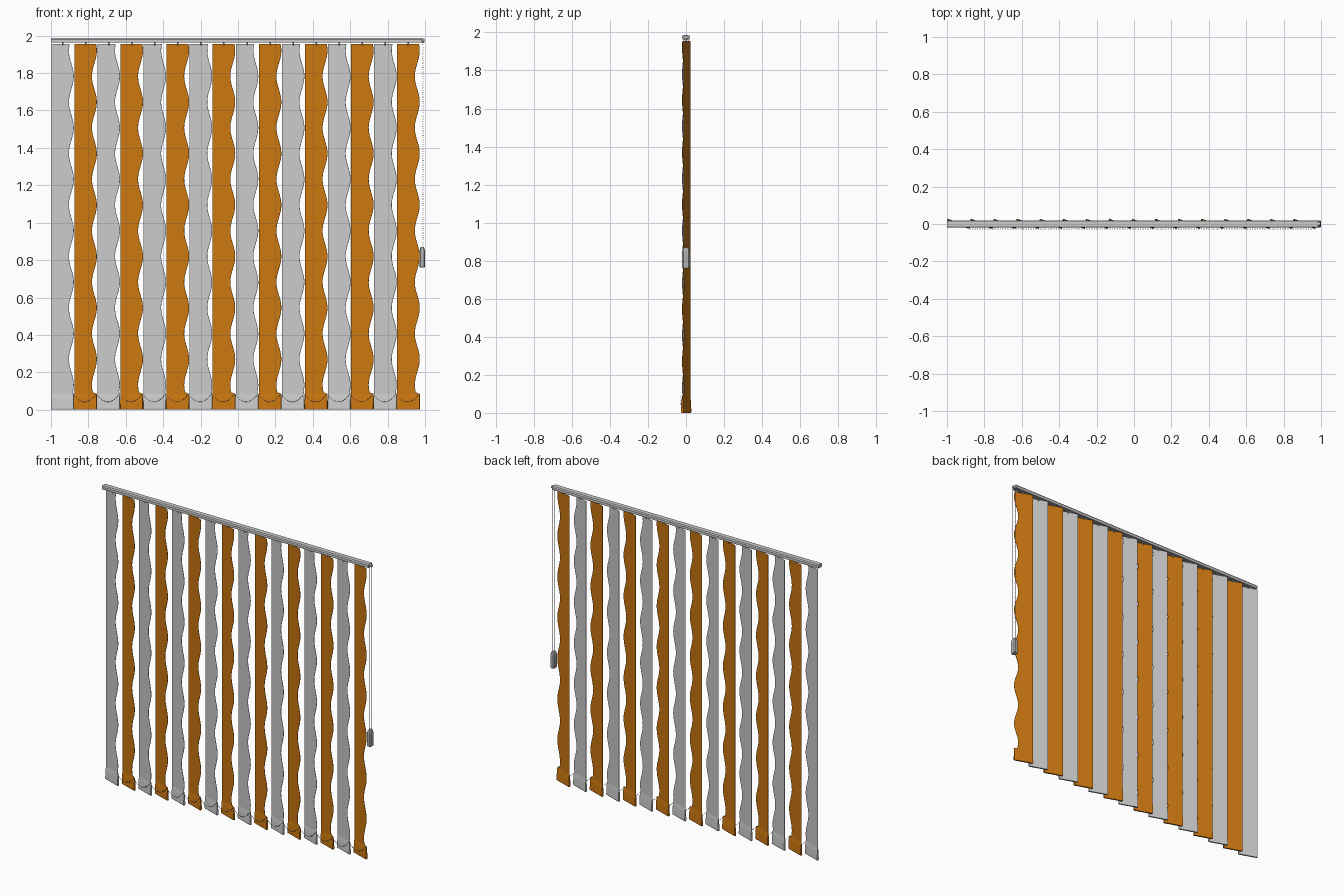
import bpy, bmesh, math
from mathutils import Vector, Matrix

if "Cube" in bpy.data.objects:
    bpy.data.objects.remove(bpy.data.objects["Cube"])


def material(name, rgb):
    m = bpy.data.materials.new(name)
    m.diffuse_color = (*rgb, 1)
    m.use_nodes = True
    m.node_tree.nodes["Principled BSDF"].inputs["Base Color"].default_value = m.diffuse_color
    return m


GREY = material("light grey", (0.60, 0.60, 0.60))
ORANGE = material("orange", (0.60, 0.185, 0.005))
METAL = material("mid grey", (0.46, 0.46, 0.46))


def finish(bm, name, mat, smooth=False):
    bmesh.ops.recalc_face_normals(bm, faces=bm.faces)
    for f in bm.faces:
        f.smooth = smooth
    me = bpy.data.meshes.new(name)
    bm.to_mesh(me)
    bm.free()
    me.materials.append(mat)
    ob = bpy.data.objects.new(name, me)
    bpy.context.collection.objects.link(ob)
    return ob


def loft(bm, rings):
    """Skin a list of closed rings and cap both ends."""
    vs = [[bm.verts.new(p) for p in r] for r in rings]
    n = len(vs[0])
    for a, b in zip(vs, vs[1:]):
        for i in range(n):
            j = (i + 1) % n
            bm.faces.new((a[i], a[j], b[j], b[i]))
    bm.faces.new(vs[0])
    bm.faces.new(vs[-1])


def beads(bm, points, radius):
    """Ball chain: small balls joined by a thin square thread."""
    for p in points:
        bmesh.ops.create_icosphere(bm, subdivisions=1, radius=radius,
                                   matrix=Matrix.Translation(p))
    r = radius * 0.35
    loft(bm, [[p + Vector((0, dy, dz)) if abs(points[0].x - points[-1].x) > 0.01
               else p + Vector((dy, dz, 0))
               for dy, dz in ((-r, -r), (r, -r), (r, r), (-r, r))] for p in points])


# ---- slats: straight left edge, wavy right edge, weighted pocket at the foot
COUNT, PITCH, FIRST = 16, 0.1233, -0.998
Y_LEFT, Y_RIGHT, WIDTH = 0.022, -0.020, 0.120
TOP, POCKET = 1.956, 0.085
along = Vector((WIDTH, Y_RIGHT - Y_LEFT, 0))
normal = Vector((-along.y, along.x, 0)).normalized()


def slat(index):
    bm = bmesh.new()
    start = Vector((FIRST + index * PITCH, Y_LEFT, 0))
    sign = 1 if index % 2 else -1
    heights = [0, 0.006, 0.02, 0.04, 0.06, POCKET]
    steps = 96
    heights += [POCKET + 0.008 + (TOP - POCKET - 0.008) * k / steps for k in range(steps + 1)]
    rings = []
    for z in heights:
        if z <= POCKET:
            frac = 1.0
            t = 0.0008 + 0.006 * math.sqrt(1 - z / POCKET) * (0.7 if z == 0 else 1)
        else:
            frac = 0.89 + 0.11 * sign * math.cos(2 * math.pi * (z - 0.27) / 0.275)
            t = 0.0008
        a = start + Vector((0, 0, z))
        b = a + along * frac
        rings.append([a - normal * t, b - normal * t, b + normal * t, a + normal * t])
    loft(bm, rings)
    finish(bm, f"slat_{index + 1}", ORANGE if index % 2 else GREY)


for i in range(COUNT):
    slat(i)

# ---- head rail: channel open at the bottom
half = [(0.005, 1.963), (0.019, 1.963), (0.020, 1.966), (0.020, 1.980), (0.015, 1.987)]
inner = [(0.014, 1.982), (0.017, 1.979), (0.017, 1.966), (0.005, 1.966)]
outline = (half + [(-y, z) for y, z in reversed(half)]
           + [(-y, z) for y, z in reversed(inner)] + inner)
bm = bmesh.new()
loft(bm, [[(x, y, z) for y, z in outline] for x in (-0.996, 0.98)])
finish(bm, "head_rail", GREY)

# ---- end caps
for name, x0, x1 in (("left_end_cap", -1.0, -0.994), ("right_end_cap", 0.978, 0.985)):
    bm = bmesh.new()
    ring = half[1:] + [(-y, z) for y, z in reversed(half[1:])]
    loft(bm, [[(x, y, z) for y, z in ring] for x in (x0, x1)])
    finish(bm, name, GREY)

# ---- carrier hooks between rail and slats
for i in range(COUNT):
    bm = bmesh.new()
    mid = Vector((FIRST + i * PITCH, Y_LEFT, 0)) + along * 0.5
    bmesh.ops.create_cone(bm, cap_ends=True, segments=8, radius1=0.004, radius2=0.004,
                          depth=0.03, matrix=Matrix.Translation(mid + Vector((0, 0, 1.962))))
    finish(bm, f"carrier_hook_{i + 1}", METAL)

# ---- bottom chain sagging between the front edges of neighbouring slats
bm = bmesh.new()
for i in range(COUNT - 1):
    x0 = FIRST + i * PITCH + WIDTH - 0.003
    pts = []
    for k in range(15):
        u = k / 14
        z = 0.042 + 0.043 * (2 * u - 1) ** 2
        pts.append(Vector((x0 + PITCH * u, -0.0265, z)))
    beads(bm, pts, 0.0024)
finish(bm, "bottom_chain", METAL)

# ---- control wheel, looped pull chain and its weight
CX = 0.985
bm = bmesh.new()
bmesh.ops.create_cone(bm, cap_ends=True, segments=16, radius1=0.010, radius2=0.010, depth=0.014,
                      matrix=Matrix.Translation((0.991, 0, 1.974)) @ Matrix.Rotation(math.pi / 2, 4, 'Y'))
finish(bm, "control_wheel", GREY)

for name, y in (("front_pull_chain", -0.011), ("back_pull_chain", 0.011)):
    bm = bmesh.new()
    beads(bm, [Vector((CX + 0.004, y, 0.86 + 1.115 * k / 92)) for k in range(93)], 0.0026)
    finish(bm, name, METAL)

bm = bmesh.new()
rings = []
for z, sx, sy in ((0.760, 0.012, 0.017), (0.765, 0.015, 0.020), (0.845, 0.015, 0.020),
                  (0.862, 0.012, 0.017), (0.870, 0.008, 0.013)):
    rings.append([(CX + sx * cx, sy * cy, z) for cx, cy in
                  ((-1, -.7), (-.6, -1), (.6, -1), (1, -.7), (1, .7), (.6, 1), (-.6, 1), (-1, .7))])
loft(bm, rings)
finish(bm, "chain_weight", METAL)
